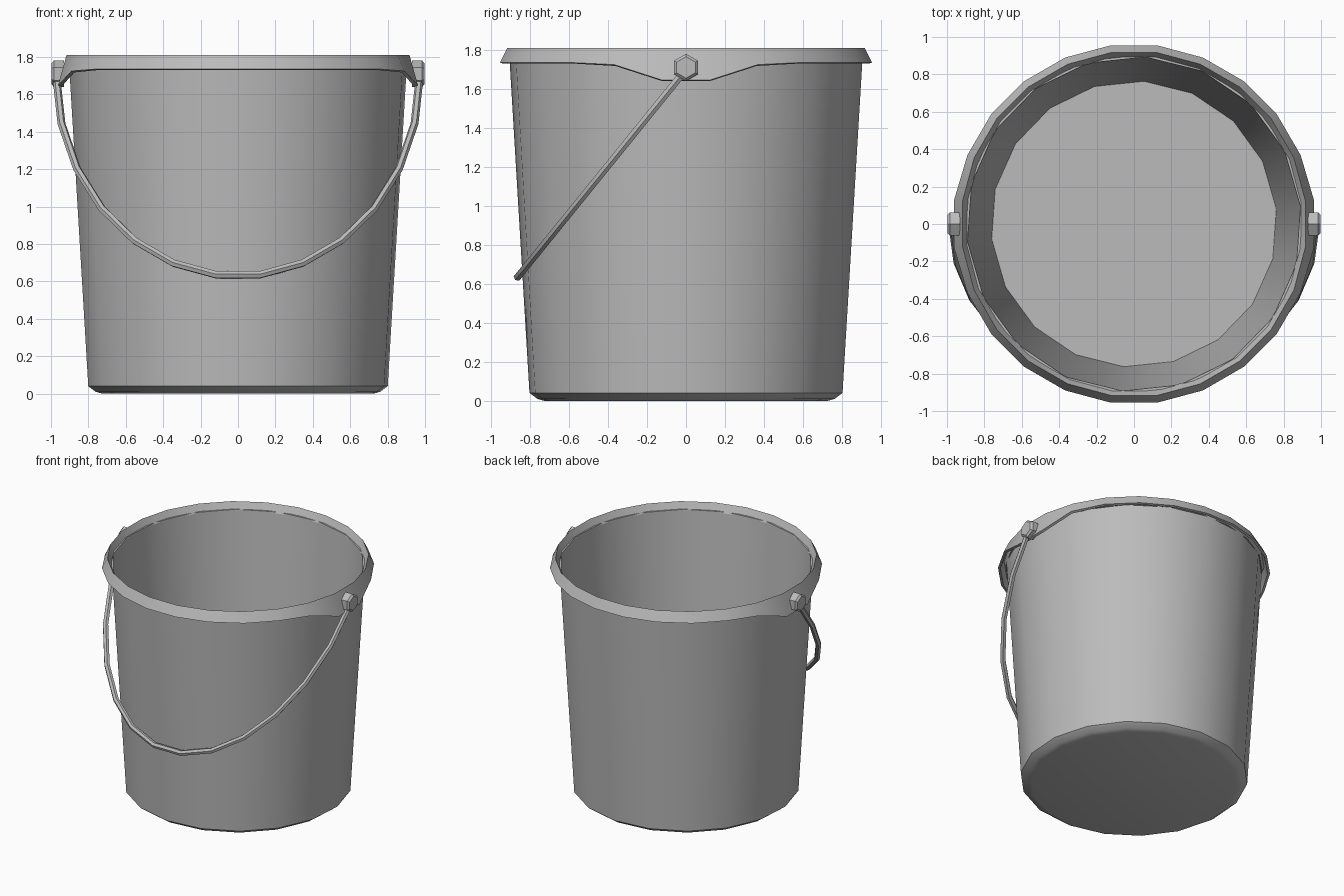
import bpy
import bmesh
from math import cos, sin, pi, radians
from mathutils import Matrix, Vector

cube = bpy.data.objects.get("Cube")
if cube:
    bpy.data.objects.remove(cube, do_unlink=True)

GREY = (0.5, 0.5, 0.5, 1)
grey = bpy.data.materials.new("bucket_grey")
grey.use_nodes = True
grey.diffuse_color = GREY
grey.node_tree.nodes["Principled BSDF"].inputs["Base Color"].default_value = GREY


def finish(name, bm, angle=35):
    """Turn a bmesh into a shaded object."""
    bmesh.ops.recalc_face_normals(bm, faces=bm.faces)
    mesh = bpy.data.meshes.new(name)
    bm.to_mesh(mesh)
    bm.free()
    mesh.materials.append(grey)
    ob = bpy.data.objects.new(name, mesh)
    bpy.context.collection.objects.link(ob)
    bpy.ops.object.select_all(action='DESELECT')
    ob.select_set(True)
    bpy.context.view_layer.objects.active = ob
    bpy.ops.object.shade_smooth_by_angle(angle=radians(angle))
    return ob


def bridge(bm, a, b):
    n = len(a)
    for i in range(n):
        j = (i + 1) % n
        bm.faces.new((a[i], a[j], b[j], b[i]))


def lathe(name, profile, sides, offset=0, caps=True, shape=None, matrix=None):
    """Spin (radius, z) points; shape may bend each ring by angle."""
    bm = bmesh.new()
    rings = []
    for k, (r, z) in enumerate(profile):
        ring = []
        for i in range(sides):
            a = radians(offset) + 2 * pi * i / sides
            rr, zz = shape(k, r, z, a) if shape else (r, z)
            ring.append(bm.verts.new((rr * cos(a), rr * sin(a), zz)))
        rings.append(ring)
    for a, b in zip(rings, rings[1:]):
        bridge(bm, a, b)
    if caps:
        bm.faces.new(rings[0])
        bm.faces.new(rings[-1])
    else:
        bridge(bm, rings[-1], rings[0])
    if matrix:
        bm.transform(matrix)
    return finish(name, bm)


# Tapered body with a chamfered foot, thin wall and flat inner floor
lathe("bucket_body", [(0.73, 0), (0.765, 0.01), (0.805, 0.04), (0.908, 1.76),
                      (0.895, 1.76), (0.765, 0.03)], 18, offset=6)


# Overhanging rim; its lower edge dips into a lug on each side
def rim_shape(k, r, z, a):
    dip = max(0, min(1, (0.40 - abs(r * sin(a))) / 0.28))
    if k in (2, 3):
        return r + 0.008 * dip, z - 0.09 * dip
    return r, z


lathe("rim", [(0.895, 1.75), (0.925, 1.81), (0.963, 1.735), (0.945, 1.73),
              (0.92, 1.785), (0.908, 1.75)], 24, offset=7.5,
      caps=False, shape=rim_shape)

# Hexagonal pivots for the handle
for side, label in ((1, "left"), (-1, "right")):
    place = Matrix.Translation((0, 0, 1.71)) @ Matrix.Rotation(side * pi / 2, 4, 'Y')
    lathe(label + "_pivot", [(0.07, 0.93), (0.07, 0.985), (0.055, 0.998)], 6,
          matrix=place)

# Half-elliptical handle leaning down towards the front
bm = bmesh.new()
down = Vector((0, -0.63, -0.777))
normal = Vector((1, 0, 0)).cross(down)
steps, rings = 13, []
for i in range(steps + 1):
    t = pi * i / steps
    centre = Vector((0.972 * cos(t), 0, 1.70)) + down * 1.38 * sin(t)
    outward = (Vector((1, 0, 0)) * cos(t) * 1.38 + down * 0.972 * sin(t)).normalized()
    rings.append([bm.verts.new(centre + 0.021 * (outward * cos(a) + normal * sin(a)))
                  for a in (2 * pi * s / 6 for s in range(6))])
for a, b in zip(rings, rings[1:]):
    bridge(bm, a, b)
bm.faces.new(rings[0])
bm.faces.new(rings[-1])
finish("handle", bm)
